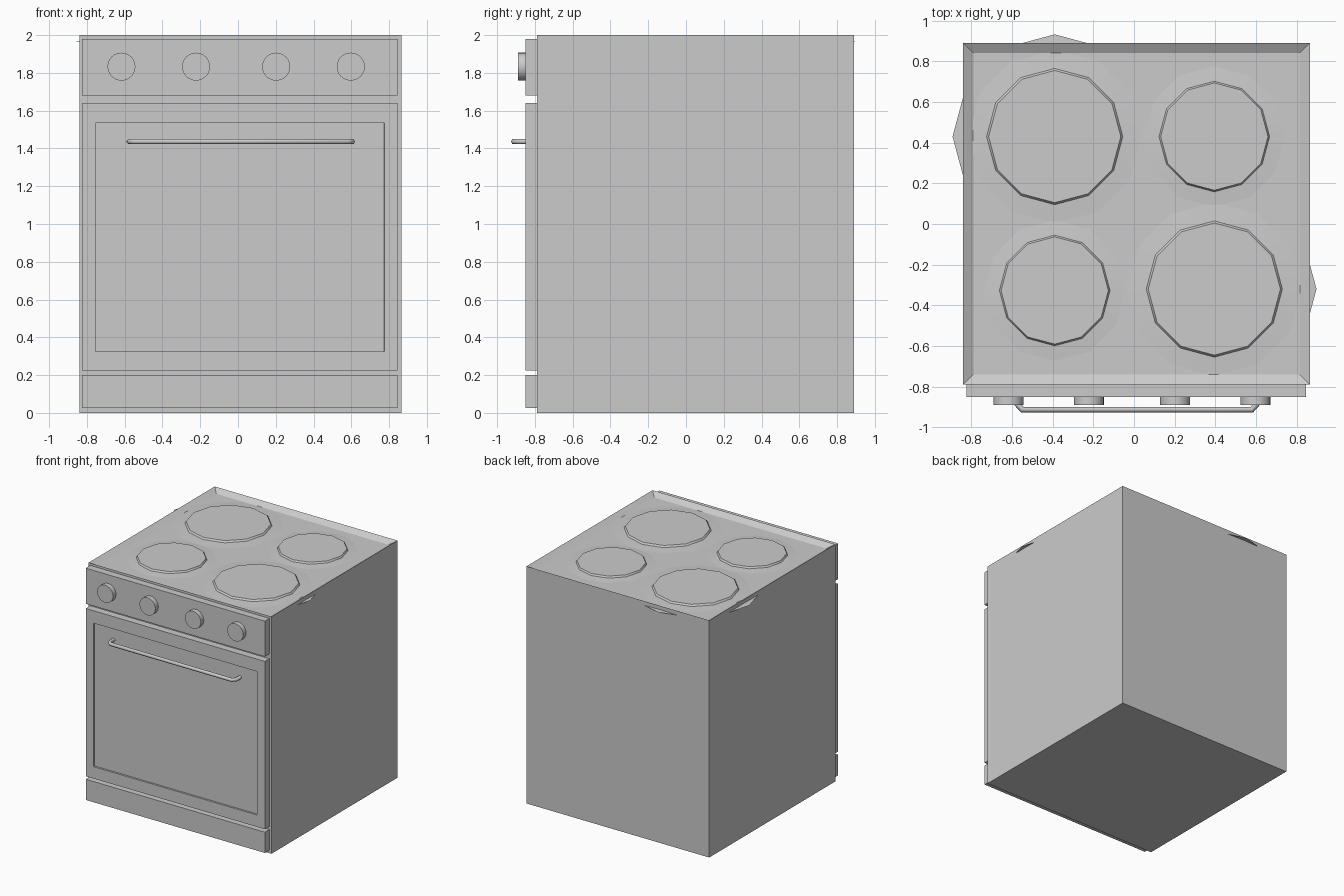
import bpy, bmesh, math
from mathutils import Matrix

cube = bpy.data.objects.get("Cube")
if cube:
    bpy.data.objects.remove(cube, do_unlink=True)

grey = bpy.data.materials.new("light grey enamel")
grey.use_nodes = True
grey.diffuse_color = (0.6, 0.6, 0.6, 1)
grey.node_tree.nodes["Principled BSDF"].inputs["Base Color"].default_value = (0.6, 0.6, 0.6, 1)


def finish(name, bm, smooth=False):
    mesh = bpy.data.meshes.new(name)
    bm.to_mesh(mesh)
    bm.free()
    mesh.materials.append(grey)
    ob = bpy.data.objects.new(name, mesh)
    bpy.context.collection.objects.link(ob)
    if smooth:
        bpy.ops.object.select_all(action='DESELECT')
        ob.select_set(True)
        bpy.context.view_layer.objects.active = ob
        bpy.ops.object.shade_smooth_by_angle(angle=math.radians(30))
    return ob


def box(x0, x1, y0, y1, z0, z1):
    bm = bmesh.new()
    bmesh.ops.create_cube(bm, size=1)
    for v in bm.verts:
        v.co.x = x1 if v.co.x > 0 else x0
        v.co.y = y1 if v.co.y > 0 else y0
        v.co.z = z1 if v.co.z > 0 else z0
    return bm


def inset(bm, axis, thickness, depth):
    """Inset the face that looks along the signed axis and push it in."""
    bm.normal_update()
    face = max(bm.faces, key=lambda f: f.normal.dot(axis))
    bmesh.ops.inset_region(bm, faces=[face], thickness=thickness)
    for v in face.verts:
        v.co -= face.normal * depth
    return face


# Body with a shallow sloping tray as the hob
bm = box(-0.84, 0.865, -0.79, 0.89, 0, 2)
inset(bm, Matrix.Identity(3).col[2], 0.07, 0.03)
finish("stove_body", bm)

# Front panels
for name, z0, z1 in (("bottom_drawer", 0.025, 0.2), ("control_panel", 1.68, 1.98)):
    finish(name, box(-0.825, 0.845, -0.85, -0.79, z0, z1))

# Oven door with recessed window
bm = box(-0.825, 0.845, -0.85, -0.79, 0.225, 1.64)
face = inset(bm, -Matrix.Identity(3).col[1], 0.1, 0)
for v in face.verts:
    v.co.z = 1.535 if v.co.z > 1 else 0.325
bmesh.ops.inset_region(bm, faces=[face], thickness=0.0005)
for v in face.verts:
    v.co.y += 0.015
finish("oven_door", bm)

# Control knobs
for i, x in enumerate((-0.617, -0.222, 0.202, 0.597)):
    bm = bmesh.new()
    bmesh.ops.create_cone(bm, cap_ends=True, segments=24, radius1=0.074, radius2=0.074, depth=0.045)
    bm.transform(Matrix.Translation((x, -0.867, 1.833)) @ Matrix.Rotation(math.pi / 2, 4, 'X'))
    finish(f"control_knob_{i + 1}", bm, True)

# Door handle: a bent round rod
curve = bpy.data.curves.new("door_handle", 'CURVE')
curve.dimensions = '3D'
curve.bevel_depth = 0.015
curve.bevel_resolution = 1
curve.use_fill_caps = True
path = [(-0.575, -0.83), (-0.575, -0.885), (-0.55, -0.913),
        (0.58, -0.913), (0.605, -0.885), (0.605, -0.83)]
spline = curve.splines.new('POLY')
spline.points.add(len(path) - 1)
for p, (x, y) in zip(spline.points, path):
    p.co = (x, y, 1.437, 1)
curve.materials.append(grey)
handle = bpy.data.objects.new("door_handle", curve)
bpy.context.collection.objects.link(handle)


# Hot plates: bevelled disc on a wide, low flange that sinks into the hob
def hot_plate(name, x, y, r):
    bm = bmesh.new()
    profile = [(1.5 * r, 1.965), (r, 1.976), (0.97 * r, 1.99)]
    rings = []
    for radius, z in profile:
        angles = [math.tau * k / 12 for k in range(12)]
        rings.append([bm.verts.new((x + radius * math.cos(a), y + radius * math.sin(a), z))
                      for a in angles])
    for low, high in zip(rings, rings[1:]):
        for k in range(12):
            n = (k + 1) % 12
            bm.faces.new((low[k], low[n], high[n], high[k]))
    bm.faces.new(rings[-1])
    finish(name, bm, True)


hot_plate("hot_plate_back_right", -0.39, 0.43, 0.335)
hot_plate("hot_plate_back_left", 0.395, 0.43, 0.272)
hot_plate("hot_plate_front_right", -0.39, -0.327, 0.272)
hot_plate("hot_plate_front_left", 0.395, -0.32, 0.335)
